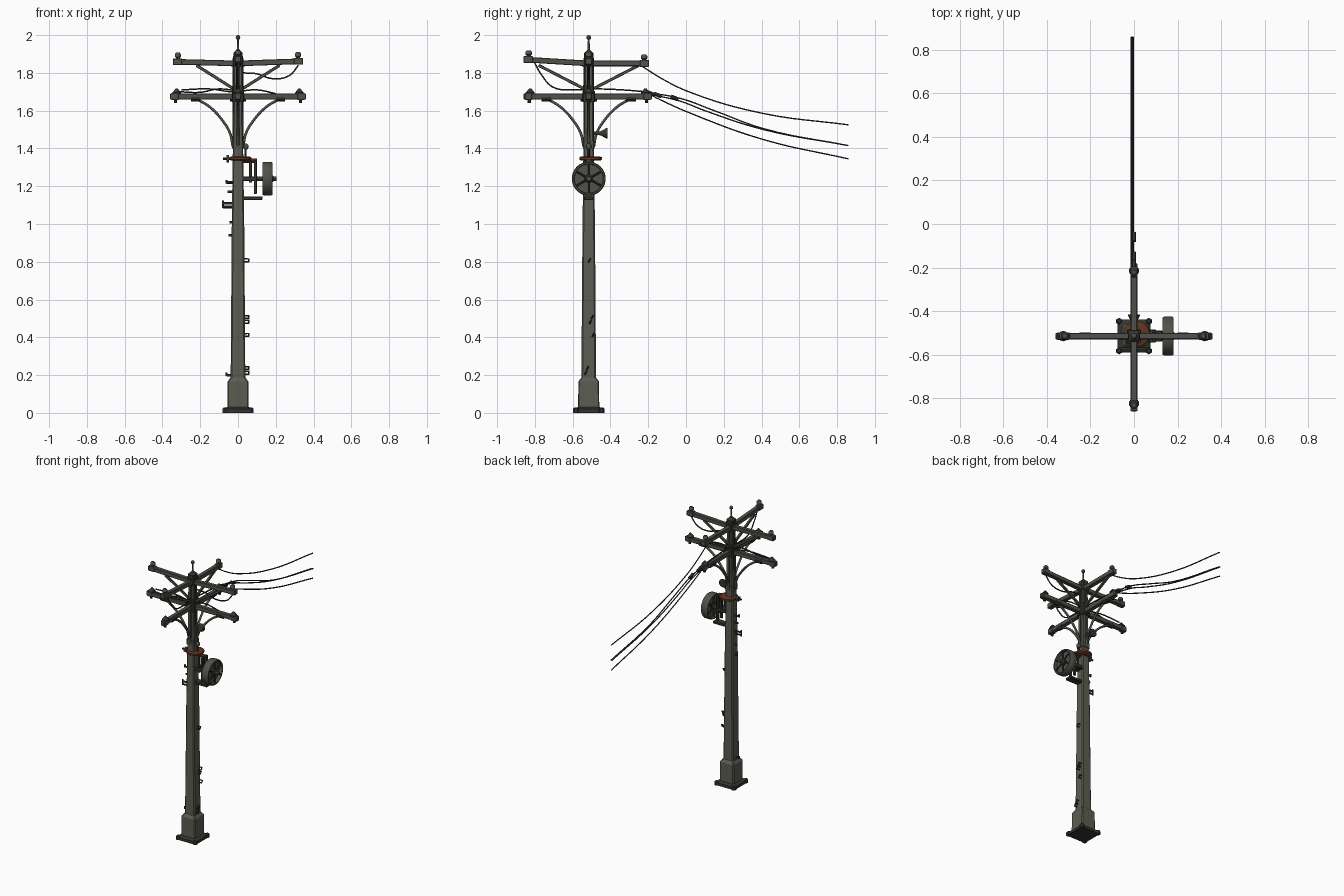
import bpy, bmesh, math
from mathutils import Vector

if "Cube" in bpy.data.objects:
    bpy.data.objects.remove(bpy.data.objects["Cube"])

PY = -0.515  # pole position along y


def material(name, rgb):
    m = bpy.data.materials.new(name)
    m.diffuse_color = (*rgb, 1)
    m.use_nodes = True
    m.node_tree.nodes["Principled BSDF"].inputs["Base Color"].default_value = m.diffuse_color
    return m


CONCRETE = material("weathered olive grey", (0.105, 0.108, 0.083))
STEEL = material("grey green metal", (0.08, 0.084, 0.068))
DARK = material("dark iron", (0.033, 0.036, 0.03))
WIRE = material("wire black", (0.03, 0.033, 0.03))
RUST = material("rust", (0.125, 0.036, 0.015))


def P(x, y, z):
    """Point relative to the pole axis."""
    return Vector((x, PY + y, z))


def add_mesh(name, bm, mat, smooth=False):
    bmesh.ops.recalc_face_normals(bm, faces=bm.faces)
    me = bpy.data.meshes.new(name)
    bm.to_mesh(me)
    bm.free()
    me.materials.append(mat)
    ob = bpy.data.objects.new(name, me)
    bpy.context.collection.objects.link(ob)
    if smooth:
        bpy.ops.object.select_all(action='DESELECT')
        ob.select_set(True)
        bpy.context.view_layer.objects.active = ob
        bpy.ops.object.shade_smooth_by_angle(angle=math.radians(40))
    return ob


def loft(name, rings, mat, smooth=False):
    bm = bmesh.new()
    rows = [[bm.verts.new(p) for p in r] for r in rings]
    n = len(rows[0])
    for a, b in zip(rows, rows[1:]):
        for i in range(n):
            j = (i + 1) % n
            bm.faces.new((a[i], a[j], b[j], b[i]))
    bm.faces.new(rows[0])
    bm.faces.new(rows[-1])
    return add_mesh(name, bm, mat, smooth)


def lathe(name, origin, axis, profile, mat, n=10):
    """Turn (distance along axis, radius) pairs around an axis."""
    q = Vector(axis).to_track_quat('Z', 'Y')
    turn = [2 * math.pi * (i + .5) / n for i in range(n)]
    return loft(name, [[origin + q @ Vector((r * math.cos(t), r * math.sin(t), d)) for t in turn]
                       for d, r in profile], mat, True)


def rod(name, a, b, r, mat, n=8):
    return lathe(name, a, b - a, [(0, r), ((b - a).length, r)], mat, n)


def beam(name, a, b, w, h, mat, bevel=0.003):
    """Bevelled rectangular bar from a to b."""
    d = (b - a).normalized()
    side = d.cross(Vector((0, 0, 1)))
    side = side.normalized() if side.length > .01 else Vector((1, 0, 0))
    up = side.cross(d)
    ob = loft(name, [[p + side * w * u + up * h * v for u, v in
                      ((-1, -1), (1, -1), (1, 1), (-1, 1))] for p in (a, b)], mat)
    mod = ob.modifiers.new("edge", 'BEVEL')
    mod.width, mod.segments = bevel, 1
    return ob


def tube(name, pts, r, mat, smooth_path=True):
    cu = bpy.data.curves.new(name, 'CURVE')
    cu.dimensions, cu.bevel_depth, cu.bevel_resolution = '3D', r, 1
    cu.use_fill_caps, cu.resolution_u = True, 6
    sp = cu.splines.new('BEZIER' if smooth_path else 'POLY')
    if smooth_path:
        sp.bezier_points.add(len(pts) - 1)
        for bp, p in zip(sp.bezier_points, pts):
            bp.co = p
            bp.handle_left_type = bp.handle_right_type = 'AUTO'
    else:
        sp.points.add(len(pts) - 1)
        for sp_p, p in zip(sp.points, pts):
            sp_p.co = (*p, 1)
    cu.materials.append(mat)
    ob = bpy.data.objects.new(name, cu)
    bpy.context.collection.objects.link(ob)
    bpy.ops.object.select_all(action='DESELECT')
    ob.select_set(True)
    bpy.context.view_layer.objects.active = ob
    bpy.ops.object.convert(target='MESH')


def column(name, sections, mat):
    """Chamfered square sections given as (z, half width, chamfer)."""
    return loft(name, [[P(x, y, z) for x, y in
                        ((h, c - h), (h, h - c), (h - c, h), (c - h, h),
                         (-h, h - c), (-h, c - h), (c - h, -h), (h - c, -h))]
                       for z, h, c in sections], mat)


# Foot plate with corner bolts, plinth and tapering pole
column("foot_plate", [(0, .076, .022), (.02, .076, .022), (.03, .06, .012)], DARK)
for sx in (-1, 1):
    for sy in (-1, 1):
        lathe("anchor_bolt", P(.068 * sx, .068 * sy, 0), (0, 0, 1),
              [(0, .016), (.022, .016), (.029, .009)], DARK, 6)
column("plinth", [(.02, .056, .005), (.165, .055, .005), (.185, .041, .007)], CONCRETE)
column("pole", [(.17, .039, .007), (1.0, .033, .007), (1.5, .026, .006), (1.9, .022, .005)], CONCRETE)
column("pole_cap", [(1.88, .025, .006), (1.905, .025, .006), (1.92, .01, .003)], DARK)
lathe("finial", P(0, 0, 1.9), (0, 0, 1),
      [(0, .012), (.03, .006), (.076, .005), (.08, .011), (.09, .013), (.098, .008), (.1, .003)], STEEL)

# Collars that hold the crossarms
for z, h in ((1.86, .026), (1.675, .033)):
    column("arm_collar", [(z - .03, h, .006), (z + .03, h, .006)], DARK)
    for a in range(4):
        d = Vector((math.cos(a * math.pi / 2), math.sin(a * math.pi / 2), 0))
        rod("collar_bolt", P(0, 0, z - .018) + d * h, P(0, 0, z - .018) + d * (h + .01), .008, DARK, 6)
column("brace_collar", [(1.69, .029, .006), (1.735, .029, .006)], DARK)
column("brace_collar_low", [(1.40, .031, .006), (1.44, .031, .006)], STEEL)
for s in (-1, 1):
    beam("pole_strap", P(.024 * s, 0, 1.45), P(.024 * s, 0, 1.88), .004, .008, DARK, .001)
    beam("pole_strap", P(0, .024 * s, 1.45), P(0, .024 * s, 1.88), .008, .004, DARK, .001)

# Crossarms on four sides, with braces and insulators
for i in range(4):
    d = Vector((round(math.cos(i * math.pi / 2)), round(math.sin(i * math.pi / 2)), 0))

    def at(r, z):
        return P(0, 0, z) + d * r

    L = .345 if d.x else (.345 if d.y < 0 else .32)
    lift = (.012, 0, .009, .021)[i]
    top = 1.85 + lift
    beam("upper_arm", at(0, 1.85), at(L, top), .015, .015, STEEL)
    beam("upper_arm_end", at(L - .05, top), at(L, top), .017, .018, STEEL)
    lathe("upper_insulator", at(L - .027, top + .01), (0, 0, 1),
          [(0, .012), (.012, .012), (.016, .017), (.03, .017), (.038, .01)], STEEL)
    tip = .36 if d.x else (.345 if d.y < 0 else .335)
    beam("lower_arm", at(0, 1.675), at(tip, 1.675), .015, .016, STEEL)
    beam("lower_arm_end", at(tip - .045, 1.675), at(tip - .006, 1.675), .017, .019, STEEL)
    lathe("lower_insulator", at(tip - .035, 1.688), (0, 0, 1),
          [(0, .024), (.008, .024), (.02, .013), (.03, .006)], DARK)
    rod("arm_underbolt", at(tip - .03, 1.665), at(tip - .03, 1.64), .009, DARK)
    beam("straight_brace", at(.265 if d.y else .22, 1.84), at(.022, 1.715), .008, .008, STEEL, .002)
    tube("curved_brace", [at(.225, 1.665), at(.15, 1.62), at(.08, 1.545), at(.042, 1.48), at(.027, 1.41)],
         .008, STEEL)
    rod("brace_foot", at(.2, 1.665), at(.25, 1.665), .018, DARK)

# Jumper wires slung between the arms
for y, pts in ((-.008, [(-.31, 1.70), (-.2, 1.697), (-.1, 1.715), (.02, 1.70)]),
               (.008, [(-.30, 1.71), (-.15, 1.715), (-.03, 1.70), (.1, 1.71), (.2, 1.69)]),
               (0, [(.32, 1.84), (.27, 1.785), (.18, 1.77), (.1, 1.795), (.03, 1.8)])):
    tube("side_jumper", [P(x, y, z) for x, z in pts], .0045, WIRE)
tube("line_jumper", [P(-.006, y, z) for y, z in
     ((-.29, 1.86), (-.25, 1.79), (-.19, 1.725), (-.08, 1.71), (.03, 1.715), (.18, 1.71), (.3, 1.70))], .0045, WIRE)

# Outgoing line wires, sagging to the far end
for x, pts in ((-.008, [(-.24, 1.84), (-.12, 1.765), (.015, 1.70), (.4, 1.587), (.86, 1.525)]),
               (-.005, [(-.23, 1.70), (-.03, 1.665), (.15, 1.60), (.41, 1.505), (.86, 1.415)]),
               (-.011, [(-.21, 1.69), (-.03, 1.65), (.1, 1.60), (.41, 1.50), (.86, 1.415)]),
               (-.008, [(-.22, 1.70), (-.12, 1.65), (.015, 1.59), (.41, 1.447), (.86, 1.345)])):
    tube("line_wire", [Vector((x, y, z)) for y, z in pts], .004, WIRE)
for y, z in ((-.19, 1.693), (-.15, 1.683), (-.06, 1.668)):
    rod("wire_grip", Vector((0, y - .02, z + .008)), Vector((0, y + .02, z - .008)), .011, DARK)

# Horn on the back and a small bell lamp on the right
lathe("horn", P(0, .02, 1.48), (0, 1, 0),
      [(0, .01), (.035, .01), (.045, .012), (.074, .029), (.08, .029)], DARK, 12)
rod("lamp_stem", P(.04, 0, 1.34), P(.04, 0, 1.40), .006, DARK)
lathe("lamp_head", P(.042, 0, 1.395), (0, 0, 1), [(0, .008), (.008, .014), (.022, .014), (.03, .007)], STEEL)

# Rusty clamp ring with its bolt
lathe("rust_ring", P(.012, .01, 1.335), (0, 0, 1), [(0, .05), (.006, .06), (.018, .06), (.022, .05)], RUST, 14)
rod("rust_bracket", P(.03, 0, 1.335), P(.1, 0, 1.335), .012, RUST)
rod("clamp_bolt", P(-.08, 0, 1.345), P(-.03, 0, 1.345), .007, DARK)
rod("clamp_nut", P(-.06, 0, 1.345), P(-.048, 0, 1.345), .02, STEEL, 6)

# Bracket and spoked drum
for y in (-.022, .022):
    beam("drum_hanger", P(.092, y, 1.16), P(.092, y, 1.335), .008, .007, DARK, .001)
    beam("drum_hanger_inner", P(.066, y, 1.22), P(.066, y, 1.335), .007, .006, DARK, .001)
beam("drum_shelf", P(.02, 0, 1.137), P(.13, 0, 1.137), .025, .009, DARK)
beam("drum_mount", P(.02, 0, 1.24), P(.1, 0, 1.24), .03, .012, DARK)
rod("drum_axle", P(.09, 0, 1.24), P(.205, 0, 1.24), .012, STEEL)
lathe("drum_rim", P(.13, 0, 1.24), (1, 0, 0),
      [(.022, .01), (.022, .078), (0, .08), (0, .086), (.01, .09), (.045, .09), (.052, .086),
       (.052, .078), (.03, .076), (.03, .01)], STEEL, 28)
lathe("drum_hub", P(.15, 0, 1.24), (1, 0, 0), [(0, .022), (.03, .022), (.038, .014)], DARK, 12)
for k in range(6):
    a = math.radians(60 * k + 30)
    v = Vector((0, math.cos(a), math.sin(a)))
    for x in (.176, .138):
        rod("drum_spoke", P(x, 0, 1.24) + v * .01, P(x, 0, 1.24) + v * .082, .005, DARK, 6)

# Step pegs on the left
for z, x in ((1.22, .062), (1.17, .055), (1.11, .08), (1.09, .08), (1.01, .045), (.94, .05), (.2, .062)):
    rod("step_peg", P(-.025, 0, z), P(-x, 0, z), .007, DARK, 6)
    if x > .06:
        rod("peg_head", P(-x, 0, z - .006), P(-x, 0, z + .014), .006, DARK, 6)

# Bent staples on the right
for z, y in ((.8, 0), (.5, .015), (.475, .005), (.405, .02), (.23, -.01), (.205, -.02)):
    tube("staple", [P(.03, y, z), P(.056, y, z), P(.058, y + .008, z + .015), P(.03, y + .008, z + .015)],
         .005, DARK, False)
